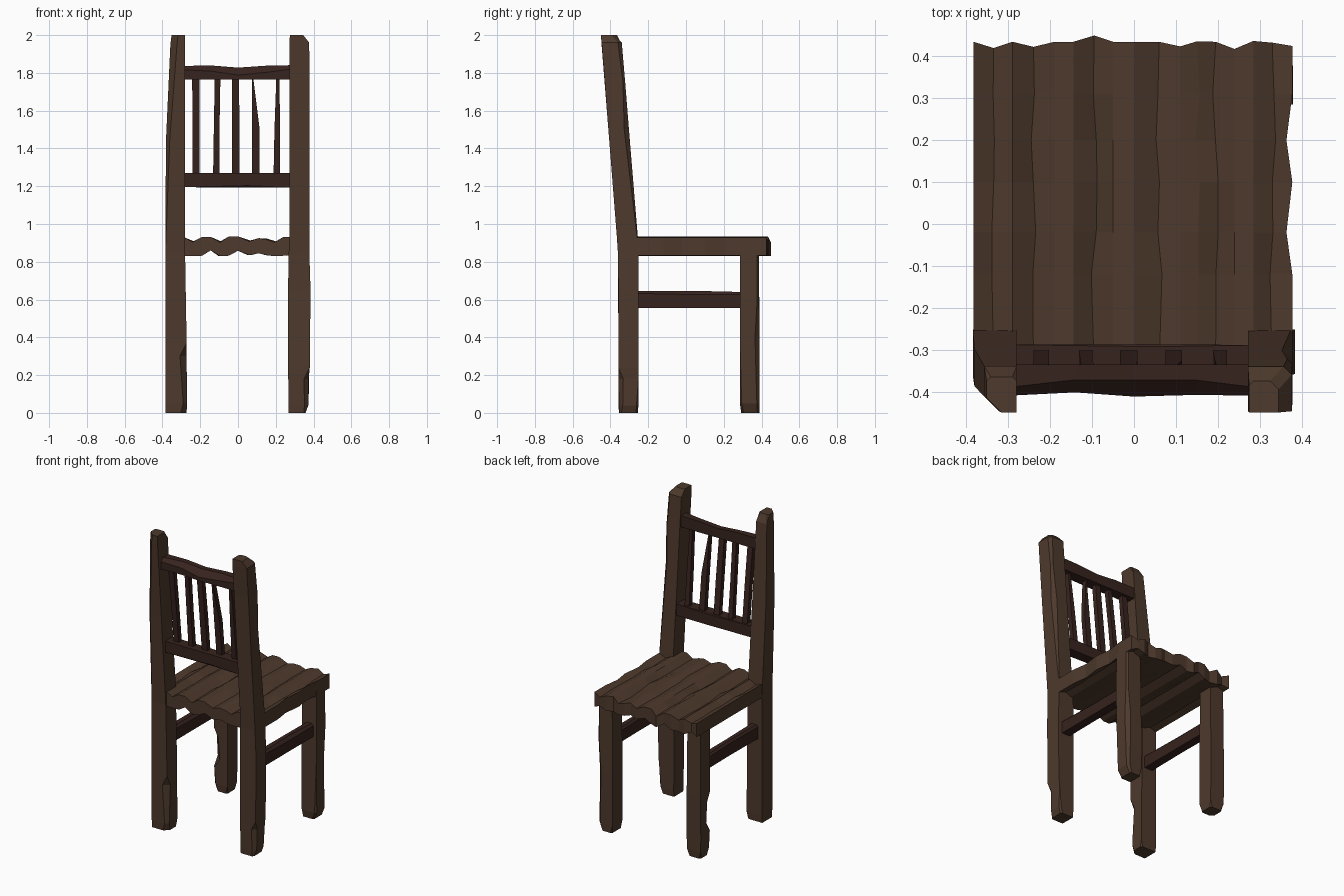
import bpy, bmesh, random
random.seed(4)


def material(name, rgb):
    m = bpy.data.materials.new(name)
    m.diffuse_color = (*rgb, 1)
    return m


WOOD = material("brown_wood", (0.075, 0.041, 0.025))
DARK = material("dark_wood", (0.038, 0.017, 0.013))


def finish(name, bm, mat):
    bmesh.ops.remove_doubles(bm, verts=bm.verts, dist=0.0005)
    bmesh.ops.recalc_face_normals(bm, faces=bm.faces)
    me = bpy.data.meshes.new(name)
    bm.to_mesh(me)
    bm.free()
    me.materials.append(mat)
    ob = bpy.data.objects.new(name, me)
    bpy.context.collection.objects.link(ob)
    return ob


def bridge(bm, rings):
    n = len(rings[0])
    for a, b in zip(rings, rings[1:]):
        for i in range(n):
            j = (i + 1) % n
            bm.faces.new((a[i], a[j], b[j], b[i]))


def beam(name, axis, sections, mat):
    """Loft rectangles (t, u0, u1, v0, v1, four corner chamfers) along an axis."""
    place = {"z": lambda u, v, t: (u, v, t), "x": lambda u, v, t: (t, u, v),
             "y": lambda u, v, t: (u, t, v)}[axis]
    bm = bmesh.new()
    rings = []
    for t, u0, u1, v0, v1, (a, b, c, d) in sections:
        pts = [(u0, v0 + a), (u0 + a, v0), (u1 - b, v0), (u1, v0 + b),
               (u1, v1 - c), (u1 - c, v1), (u0 + d, v1), (u0, v1 - d)]
        rings.append([bm.verts.new(place(u, v, t)) for u, v in pts])
    bridge(bm, rings)
    bm.faces.new(rings[0])
    bm.faces.new(rings[-1])
    return finish(name, bm, mat)


# Rear posts, leaning back above the seat, with worn corners
beam("rear_post_left", "z", [
    (0.00, -.383, -.272, -.355, -.255, (0, .03, .01, 0)),
    (0.05, -.385, -.270, -.358, -.252, (0, .02, 0, 0)),
    (0.30, -.385, -.272, -.358, -.252, (0, .035, 0, 0)),
    (0.37, -.385, -.272, -.358, -.252, (0, 0, 0, 0)),
    (0.84, -.385, -.280, -.360, -.252, (0, 0, 0, 0)),
    (0.93, -.385, -.280, -.366, -.255, (.004, 0, 0, 0)),
    (1.45, -.381, -.280, -.407, -.298, (.02, 0, 0, 0)),
    (1.95, -.358, -.280, -.447, -.339, (.035, 0, 0, 0)),
    (2.00, -.352, -.280, -.450, -.365, (.035, 0, .01, .01))], WOOD)
beam("rear_post_right", "z", [
    (0.00, .267, .358, -.352, -.255, (0, .01, .01, 0)),
    (0.04, .267, .372, -.355, -.252, (0, .02, .01, 0)),
    (0.18, .266, .374, -.357, -.252, (0, .025, 0, 0)),
    (0.24, .266, .380, -.358, -.252, (0, 0, 0, 0)),
    (0.65, .265, .384, -.358, -.252, (0, 0, 0, 0)),
    (0.84, .268, .378, -.360, -.252, (0, 0, 0, 0)),
    (0.93, .272, .378, -.366, -.255, (0, 0, .004, 0)),
    (1.50, .272, .378, -.411, -.302, (0, 0, .025, 0)),
    (1.75, .272, .378, -.430, -.322, (0, 0, .012, 0)),
    (1.96, .272, .377, -.447, -.340, (0, 0, .02, 0)),
    (2.00, .275, .345, -.450, -.375, (0, 0, .02, .01))], WOOD)

# Front legs
beam("front_leg_left", "z", [
    (0.00, -.372, -.285, .292, .382, (.02, .01, .01, .01)),
    (0.05, -.380, -.278, .286, .388, (.015, 0, 0, 0)),
    (0.16, -.382, -.278, .285, .390, (.01, 0, 0, 0)),
    (0.22, -.380, -.278, .285, .390, (.045, 0, 0, 0)),
    (0.36, -.380, -.278, .285, .390, (.035, 0, 0, 0)),
    (0.42, -.380, -.278, .285, .390, (.005, 0, 0, 0)),
    (0.86, -.378, -.280, .285, .385, (.005, 0, 0, 0))], WOOD)
beam("front_leg_right", "z", [
    (0.00, .275, .352, .294, .388, (0, .01, .01, .01)),
    (0.05, .270, .374, .285, .390, (0, .01, .015, 0)),
    (0.40, .270, .378, .285, .390, (0, 0, .025, 0)),
    (0.60, .270, .380, .285, .387, (0, 0, .01, 0)),
    (0.86, .275, .378, .285, .385, (0, 0, .01, 0))], WOOD)

# Seat: scalloped plank profile (x, top, bottom, front edge) swept front to back
profile = [(-.383, .925, .835, .435), (-.335, .908, .850, .420), (-.29, .932, .83, .435),
           (-.24, .905, .830, .423), (-.19, .932, .832, .435), (-.145, .932, .86, .435),
           (-.095, .903, .830, .450), (-.05, .933, .832, .435), (.0, .934, .858, .435),
           (.06, .908, .835, .435), (.11, .925, .845, .424), (.15, .918, .835, .436),
           (.195, .904, .830, .435), (.24, .931, .832, .418), (.285, .932, .832, .437),
           (.33, .910, .850, .433), (.378, .928, .832, .425)]
rows = [-.35, -.12, -.02, .10, .20, .31, None]
bm = bmesh.new()
rings = []
for k, y in enumerate(rows):
    top, bottom = [], []
    for i, (x, zt, zb, front) in enumerate(profile):
        yy = front if y is None else y
        edge = i in (0, len(profile) - 1)
        if k == 0 and edge:
            yy = -.30
        if edge and x > 0 and k in (2, 4):
            x -= .014
        if 0 < k < 6 and zt < .92 and not edge:
            x += random.uniform(-.008, .008)
            zt += random.uniform(-.006, .006)
        top.append(bm.verts.new((x, yy, zt)))
        bottom.append(bm.verts.new((x, yy, zb)))
    rings.append(top + bottom[::-1])
bridge(bm, rings)
n = len(profile)
for r in (rings[0], rings[-1]):
    for i in range(n - 1):
        bm.faces.new((r[i], r[i + 1], r[2 * n - 2 - i], r[2 * n - 1 - i]))
finish("seat", bm, WOOD)

# Side stretchers between front and rear legs
for side, s in (("left", -1), ("right", 1)):
    x = .325 * s
    beam("side_stretcher_" + side, "y", [
        (-.27, x - .03, x + .03, .555, .645, (0, 0, .012, .012)),
        (.05, x - .027, x + .03, .555, .646, (0, 0, .02, .012)),
        (.30, x - .03, x + .03, .555, .640, (0, 0, .012, .012))], DARK)

# Back rails
beam("back_rail_top", "x", [
    (-.30, -.410, -.335, 1.765, 1.837, (0, 0, 0, .02)),
    (-.14, -.402, -.335, 1.765, 1.839, (0, 0, 0, .03)),
    (.00, -.412, -.336, 1.765, 1.828, (0, 0, 0, .04)),
    (.15, -.408, -.335, 1.765, 1.838, (0, 0, 0, .035)),
    (.29, -.410, -.335, 1.765, 1.841, (0, 0, 0, .02))], DARK)
beam("back_rail_bottom", "x", [
    (-.30, -.365, -.288, 1.195, 1.27, (0, 0, 0, 0)),
    (.05, -.365, -.287, 1.193, 1.27, (.01, 0, .006, 0)),
    (.29, -.365, -.289, 1.193, 1.27, (0, 0, 0, 0))], DARK)

# Back slats: left and right edges at the bottom, middle and top
slats = [(-.240, -.203, -.240, -.203, -.243, -.205), (-.132, -.098, -.128, -.098, -.123, -.093),
         (-.033, .008, -.033, .008, -.033, .005), (.075, .115, .075, .115, .075, .080),
         (.188, .222, .193, .222, .203, .220)]
for i, (a0, a1, b0, b1, c0, c1) in enumerate(slats):
    flat = (0, 0, 0, 0)
    beam(f"back_slat_{i + 1}", "z", [
        (1.25, a0, a1, -.332, -.300, flat),
        (1.50, b0, b1, -.358, -.326, flat),
        (1.78, c0, c1, -.388, -.356, flat)], DARK)
